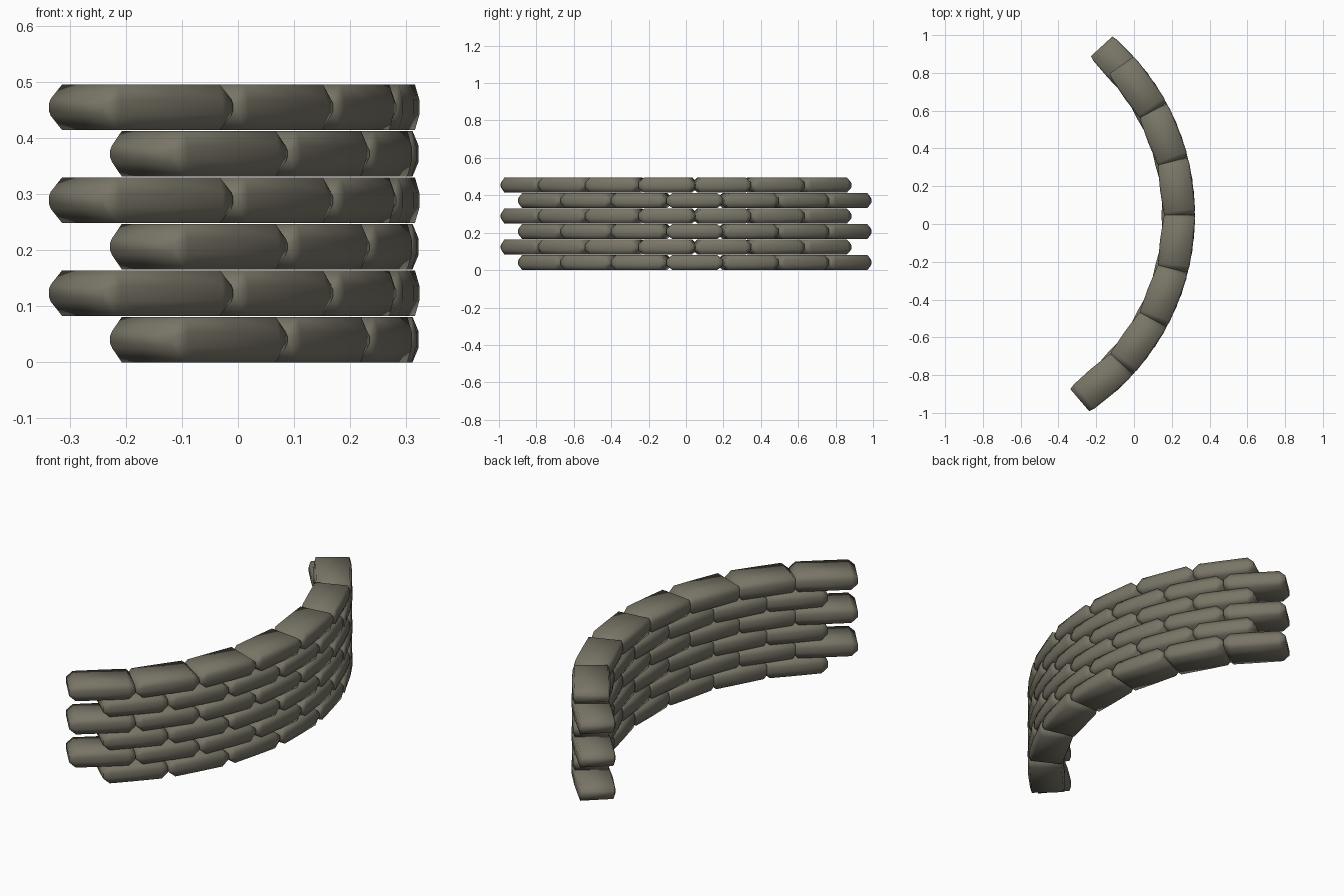
import bpy, bmesh, math

if "Cube" in bpy.data.objects:
    bpy.data.objects.remove(bpy.data.objects["Cube"])

# Sandbag canvas colour
canvas = bpy.data.materials.new("olive_canvas")
canvas.diffuse_color = (0.19, 0.177, 0.135, 1)
canvas.use_nodes = True
canvas.node_tree.nodes["Principled BSDF"].inputs["Base Color"].default_value = canvas.diffuse_color

ROWS, BAGS = 6, 7
STEP = math.radians(14.15)
RADIUS, CX, CY = 1.16, -0.926, 0.047   # arc followed by the bag centres
PITCH, HEIGHT = 0.0828, 0.081


def section(bm, y, top_w, side_w, mid_h, h):
    """Eight-sided bag cross-section at position y along the bag."""
    pts = [(top_w, h), (side_w, mid_h), (side_w, -mid_h), (top_w, -h),
           (-top_w, -h), (-side_w, -mid_h), (-side_w, mid_h), (-top_w, h)]
    return [bm.verts.new((x, y, z)) for x, z in pts]


def bag_mesh():
    bm = bmesh.new()
    h = HEIGHT / 2
    rings = [section(bm, *s) for s in (
        (-0.150, 0.072, 0.077, 0.006, 0.015),
        (-0.120, 0.076, 0.084, 0.013, h),
        (0.0, 0.077, 0.088, 0.014, h),
        (0.120, 0.076, 0.084, 0.013, h),
        (0.150, 0.072, 0.077, 0.006, 0.015))]
    for a, b in zip(rings, rings[1:]):
        for i in range(8):
            j = (i + 1) % 8
            bm.faces.new((a[i], a[j], b[j], b[i]))
    bm.faces.new(rings[0])
    bm.faces.new(rings[-1])
    bmesh.ops.recalc_face_normals(bm, faces=bm.faces)
    for f in bm.faces:
        f.smooth = True
    me = bpy.data.meshes.new("sandbag")
    bm.to_mesh(me)
    bm.free()
    me.materials.append(canvas)
    return me


# Six curved courses, every second one shifted half a bag
bag = bag_mesh()
for row in range(ROWS):
    shift = -0.5 if row % 2 else 0.0
    for i in range(BAGS):
        a = (i - (BAGS - 1) / 2 + shift) * STEP
        ob = bpy.data.objects.new(f"sandbag_row{row + 1}_{i + 1}", bag)
        ob.location = (CX + RADIUS * math.cos(a), CY + RADIUS * math.sin(a),
                       HEIGHT / 2 + row * PITCH)
        ob.rotation_euler = (0, 0, a)
        bpy.context.collection.objects.link(ob)
